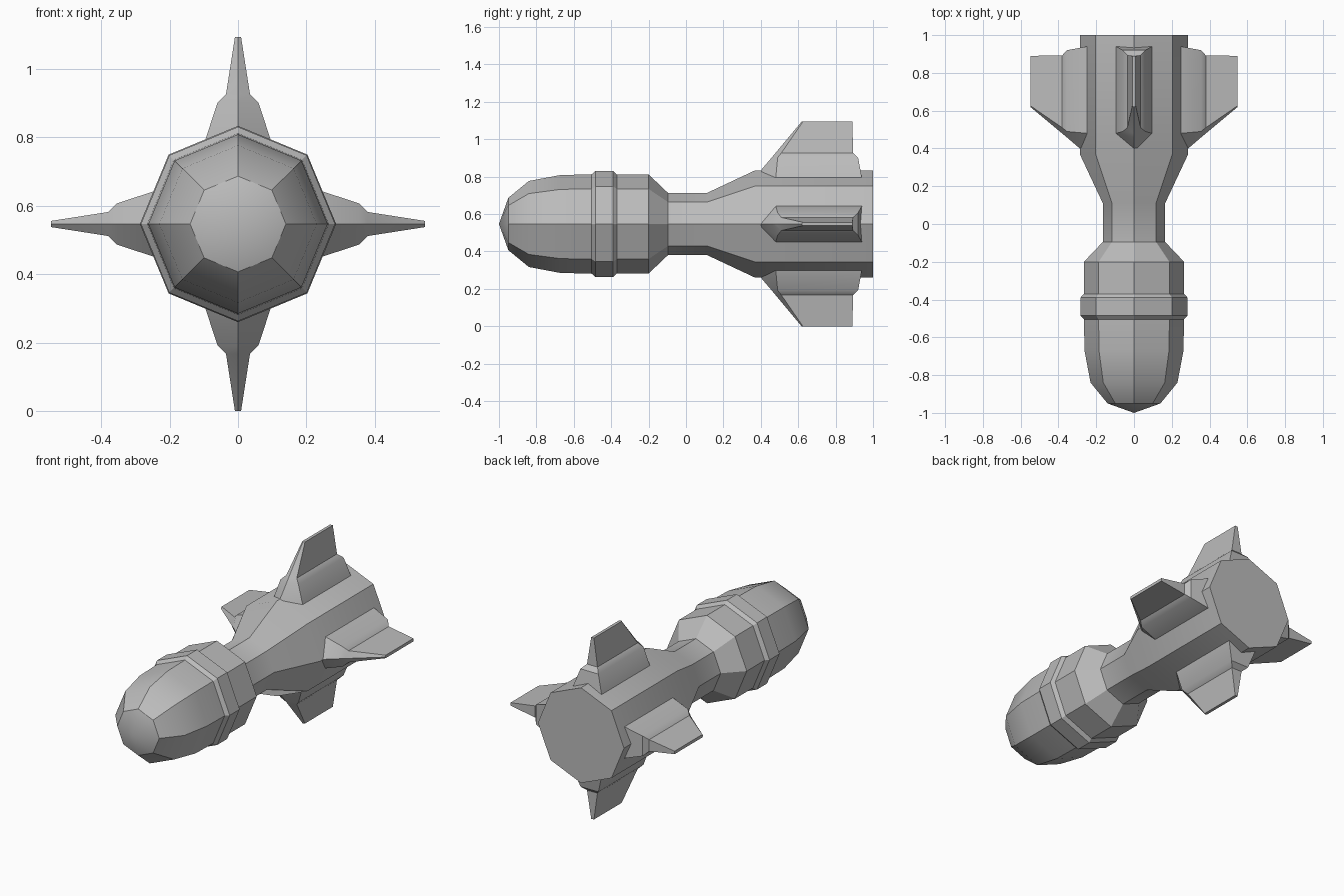
import bpy, bmesh, math
from mathutils import Matrix, Vector

if "Cube" in bpy.data.objects:
    bpy.data.objects.remove(bpy.data.objects["Cube"])

SIDES = 8
AXIS_Z = 0.547

grey = bpy.data.materials.new("grey metal")
grey.use_nodes = True
colour = (0.5, 0.5, 0.5, 1)
grey.diffuse_color = colour
grey.node_tree.nodes["Principled BSDF"].inputs["Base Color"].default_value = colour


def finish(name, bm):
    """Turn a bmesh centred on the long axis into a shaded object."""
    bmesh.ops.recalc_face_normals(bm, faces=bm.faces)
    mesh = bpy.data.meshes.new(name)
    bm.to_mesh(mesh)
    bm.free()
    mesh.materials.append(grey)
    obj = bpy.data.objects.new(name, mesh)
    bpy.context.collection.objects.link(obj)
    obj.location.z = AXIS_Z
    bpy.ops.object.select_all(action='DESELECT')
    obj.select_set(True)
    bpy.context.view_layer.objects.active = obj
    bpy.ops.object.shade_smooth_by_angle(angle=math.radians(30))
    return obj


def bridge(bm, rings):
    """Join successive closed rings of vertices with quads."""
    for a, b in zip(rings, rings[1:]):
        n = len(a)
        for i in range(n):
            j = (i + 1) % n
            bm.faces.new((a[i], a[j], b[j], b[i]))


# Body: octagonal profile from nose to tail, as (y, radius)
profile = [(-0.95, 0.14), (-0.84, 0.23), (-0.67, 0.262), (-0.505, 0.265),
           (-0.485, 0.284), (-0.39, 0.284), (-0.37, 0.265), (-0.2, 0.265),
           (-0.095, 0.165), (0.11, 0.165), (0.37, 0.287), (1.0, 0.287)]
bm = bmesh.new()
rings = []
for y, r in profile:
    angles = [math.tau * k / SIDES for k in range(SIDES)]
    rings.append([bm.verts.new((r * math.cos(a), y, r * math.sin(a))) for a in angles])
bridge(bm, rings)
tip = bm.verts.new((0, -1, 0))
for i in range(SIDES):
    bm.faces.new((tip, rings[0][i], rings[0][(i + 1) % SIDES]))
bm.faces.new(rings[-1])
finish("body", bm)

# Fins: stacked five-sided sections (radius, half width, front point y, shoulder y, back y)
sections = [(0.248, 0.095, 0.367, 0.48, 0.94),
            (0.355, 0.06, 0.458, 0.49, 0.92),
            (0.38, 0.035, 0.479, 0.51, 0.893),
            (0.547, 0.009, 0.618, 0.625, 0.89)]
for k, name in enumerate(("top_fin", "left_fin", "bottom_fin", "right_fin")):
    turn = Matrix.Rotation(k * math.pi / 2, 3, 'Y')
    bm = bmesh.new()
    rings = []
    for r, w, point, shoulder, back in sections:
        outline = [(0, point), (w, shoulder), (w, back), (-w, back), (-w, shoulder)]
        rings.append([bm.verts.new(turn @ Vector((x, y, r))) for x, y in outline])
    bridge(bm, rings)
    bm.faces.new(rings[0])
    bm.faces.new(rings[-1])
    finish(name, bm)
